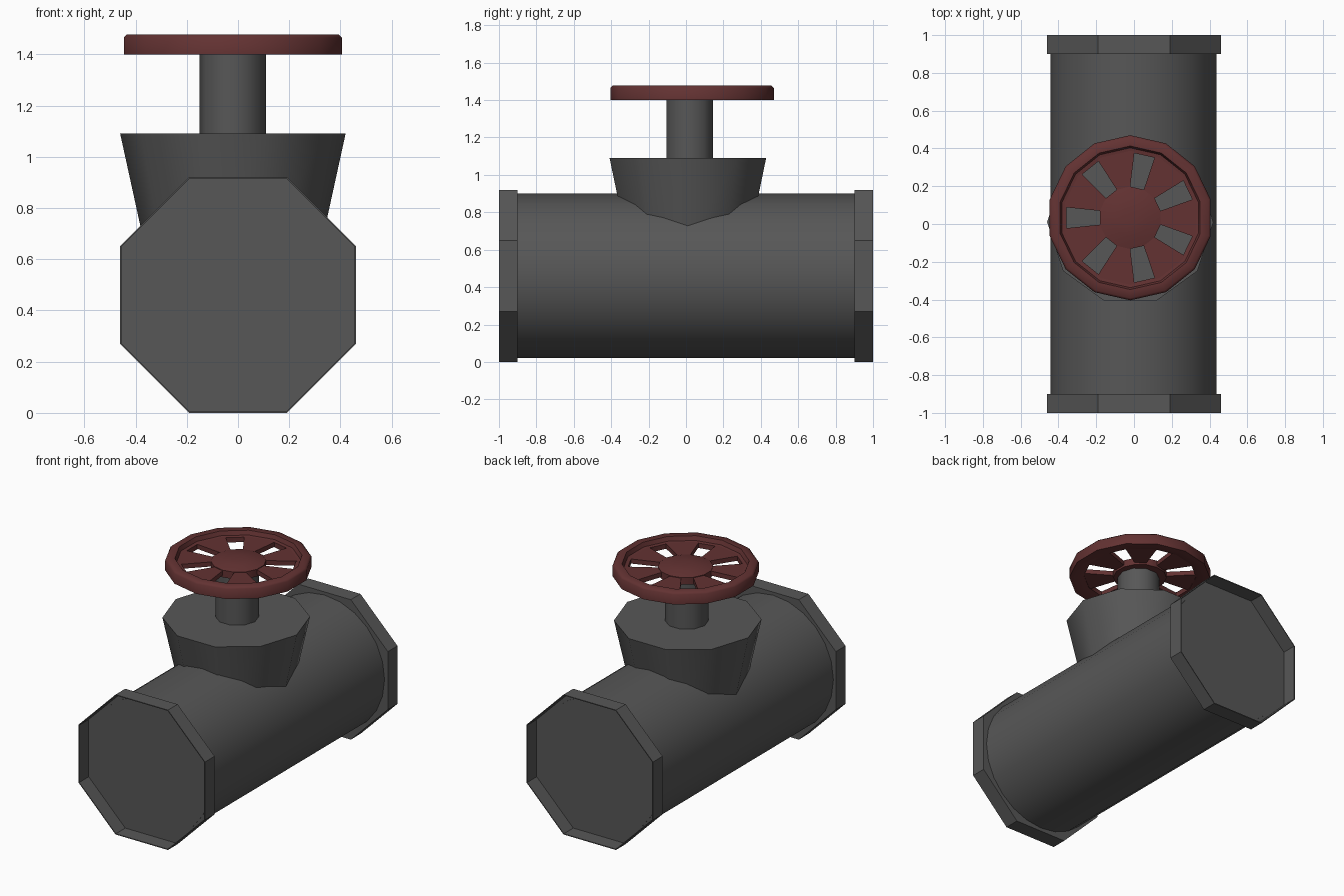
import bpy, bmesh, math
from math import sin, cos, pi, radians
from mathutils import Matrix

if "Cube" in bpy.data.objects:
    bpy.data.objects.remove(bpy.data.objects["Cube"])


def material(name, rgb):
    m = bpy.data.materials.new(name)
    m.diffuse_color = (*rgb, 1)
    m.use_nodes = True
    m.node_tree.nodes["Principled BSDF"].inputs["Base Color"].default_value = m.diffuse_color
    return m


IRON = material("dark_iron", (0.095, 0.095, 0.095))
RED = material("dull_red", (0.125, 0.032, 0.032))
UP = Matrix.Identity(4)
FRONT = Matrix.Rotation(pi / 2, 4, 'X')    # turns local +z to -y
BACK = Matrix.Rotation(-pi / 2, 4, 'X')    # turns local +z to +y


def finish(name, bm, mat, angle, matrix):
    bmesh.ops.recalc_face_normals(bm, faces=bm.faces)
    me = bpy.data.meshes.new(name)
    bm.transform(matrix)
    bm.to_mesh(me)
    bm.free()
    me.materials.append(mat)
    for p in me.polygons:
        p.use_smooth = True
    me.set_sharp_from_angle(angle=radians(angle))
    ob = bpy.data.objects.new(name, me)
    bpy.context.collection.objects.link(ob)
    return ob


def turned(name, profile, sides, mat, start=0.0, angle=40, matrix=UP, closed=False):
    """Sweep (radius, height) points around z; cap both ends or close the loop."""
    bm = bmesh.new()
    rings = [[bm.verts.new((r * cos(start + 2 * pi * k / sides),
                            r * sin(start + 2 * pi * k / sides), z))
              for k in range(sides)] for r, z in profile]
    pairs = list(zip(rings, rings[1:]))
    if closed:
        pairs.append((rings[-1], rings[0]))
    else:
        bm.faces.new(rings[0])
        bm.faces.new(rings[-1])
    for a, b in pairs:
        for k in range(sides):
            j = (k + 1) % sides
            bm.faces.new((a[k], a[j], b[j], b[k]))
    return finish(name, bm, mat, angle, matrix)


# Main pipe, lying along y
PIPE_Z = 0.461
turned("main_pipe", [(0.439, -0.905), (0.439, 0.905)], 24, IRON,
       matrix=Matrix.Translation((-0.003, 0, PIPE_Z)) @ FRONT)

# Octagonal end collars: thin-walled and recessed down to the pipe end
R8 = 0.46 / cos(pi / 8)
for label, turn in (("front", FRONT), ("back", BACK)):
    turned(label + "_collar",
           [(R8, 0.9), (R8, 1.0), (R8 - 0.006, 1.0), (R8 - 0.006, 0.902)],
           8, IRON, start=pi / 8, angle=30,
           matrix=Matrix.Translation((0, 0, 0.46)) @ turn)

# Flared bonnet and stem, both ten-sided
turned("bonnet", [(0.335, 0.61), (0.44, 1.09)], 10, IRON,
       matrix=Matrix.Translation((-0.02, 0.01, 0)))
turned("stem", [(0.13, 1.05), (0.13, 1.43)], 10, IRON,
       matrix=Matrix.Translation((-0.02, 0.02, 0)))

# Hand wheel: rim, hub and seven broad spokes
WHEEL = Matrix.Translation((-0.02, 0.033, 0))
turned("wheel_rim",
       [(0.437, 1.40), (0.437, 1.465), (0.425, 1.477), (0.38, 1.477), (0.37, 1.45),
        (0.347, 1.447), (0.347, 1.415), (0.40, 1.40)],
       14, RED, start=pi / 2, angle=60, matrix=WHEEL, closed=True)
turned("wheel_hub", [(0.165, 1.405), (0.165, 1.452), (0.10, 1.468), (0.04, 1.473)],
       14, RED, start=pi / 2, matrix=WHEEL)

bm = bmesh.new()
for k in range(7):
    mid = pi / 2 + pi / 14 + k * 2 * pi / 7
    outline = []
    for r, half in ((0.14, -12.86), (0.165, -12.86), (0.345, -16.5), (0.375, -16.5),
                    (0.375, 16.5), (0.345, 16.5), (0.165, 12.86), (0.14, 12.86)):
        a = mid + radians(half)
        outline.append((r * cos(a), r * sin(a)))
    low = [bm.verts.new((x, y, 1.418)) for x, y in outline]
    high = [bm.verts.new((x, y, 1.448)) for x, y in outline]
    bm.faces.new(low)
    bm.faces.new(high)
    for i in range(8):
        j = (i + 1) % 8
        bm.faces.new((low[i], low[j], high[j], high[i]))
finish("wheel_spokes", bm, RED, 30, WHEEL)
